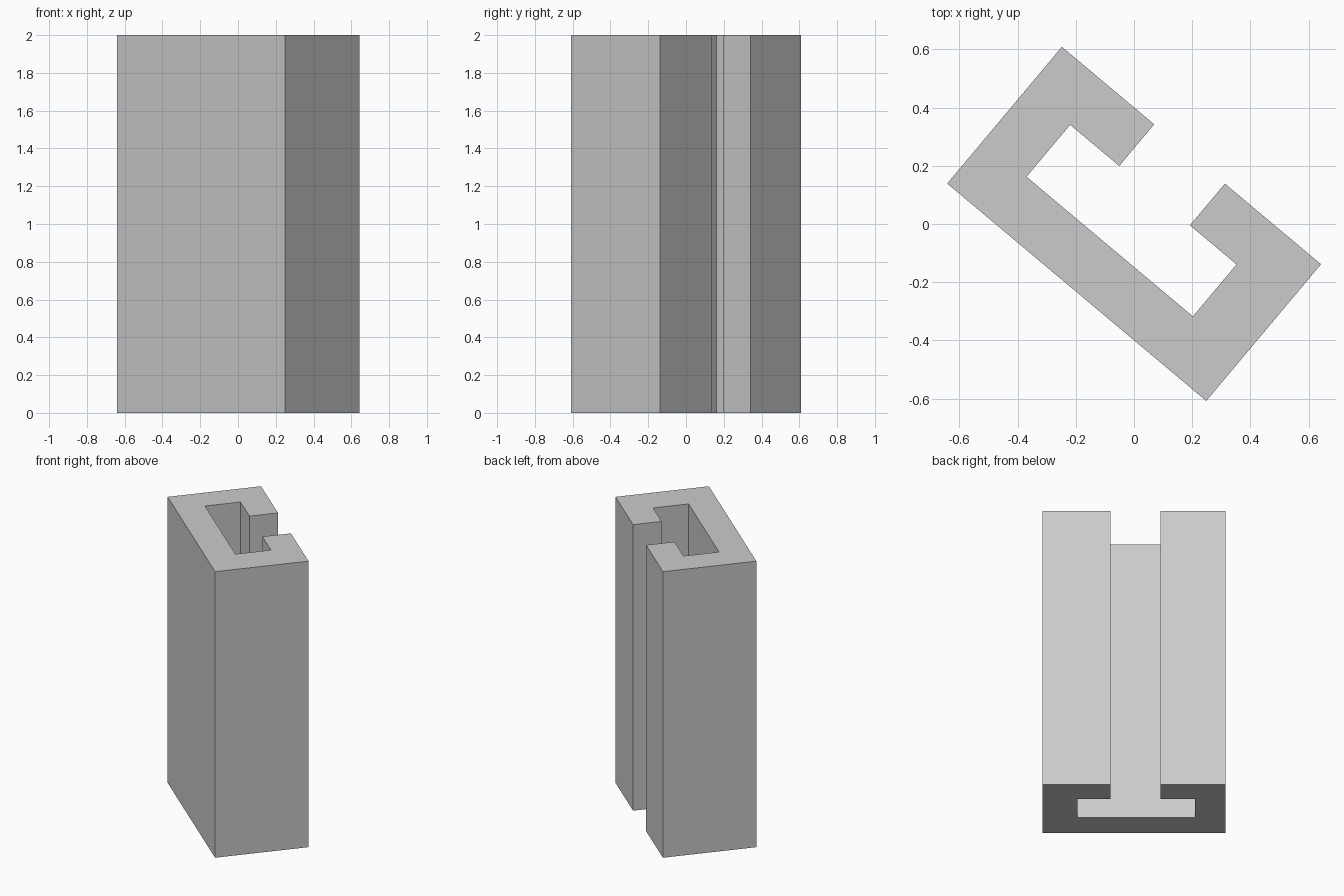
import bpy, bmesh
from math import radians
from mathutils import Matrix

cube = bpy.data.objects.get("Cube")
if cube:
    bpy.data.objects.remove(cube, do_unlink=True)

# Plain grey finish
grey = bpy.data.materials.new("plain grey")
grey.use_nodes = True
colour = (0.6, 0.6, 0.6, 1)
grey.diffuse_color = colour
grey.node_tree.nodes["Principled BSDF"].inputs["Base Color"].default_value = colour

# Channel cross-section dimensions
HEIGHT = 2.0
LEFT, RIGHT = -0.581, 0.581            # outer width
BACK, FRONT = -0.306, 0.307            # outer depth
CAV_L, CAV_R = -0.387, 0.359           # inner cavity
FLOOR, LIP = -0.113, 0.12
SLOT_L, SLOT_R = -0.167, 0.15          # open slot between the lips

profile = [
    (LEFT, BACK), (RIGHT, BACK), (RIGHT, FRONT), (SLOT_R, FRONT),
    (SLOT_R, LIP), (CAV_R, LIP), (CAV_R, FLOOR), (CAV_L, FLOOR),
    (CAV_L, LIP), (SLOT_L, LIP), (SLOT_L, FRONT), (LEFT, FRONT),
]

# Extrude the profile upward and turn it to face diagonally
bm = bmesh.new()
base = bm.faces.new([bm.verts.new((x, y, 0)) for x, y in profile])
ext = bmesh.ops.extrude_face_region(bm, geom=[base], use_keep_orig=True)
top = [g for g in ext["geom"] if isinstance(g, bmesh.types.BMVert)]
bmesh.ops.translate(bm, verts=top, vec=(0, 0, HEIGHT))
bmesh.ops.recalc_face_normals(bm, faces=bm.faces)
bmesh.ops.transform(bm, matrix=Matrix.Rotation(radians(-40), 4, "Z"), verts=bm.verts)

mesh = bpy.data.meshes.new("slotted_channel")
bm.to_mesh(mesh)
bm.free()
mesh.materials.append(grey)
channel = bpy.data.objects.new("slotted_channel", mesh)
bpy.context.collection.objects.link(channel)
